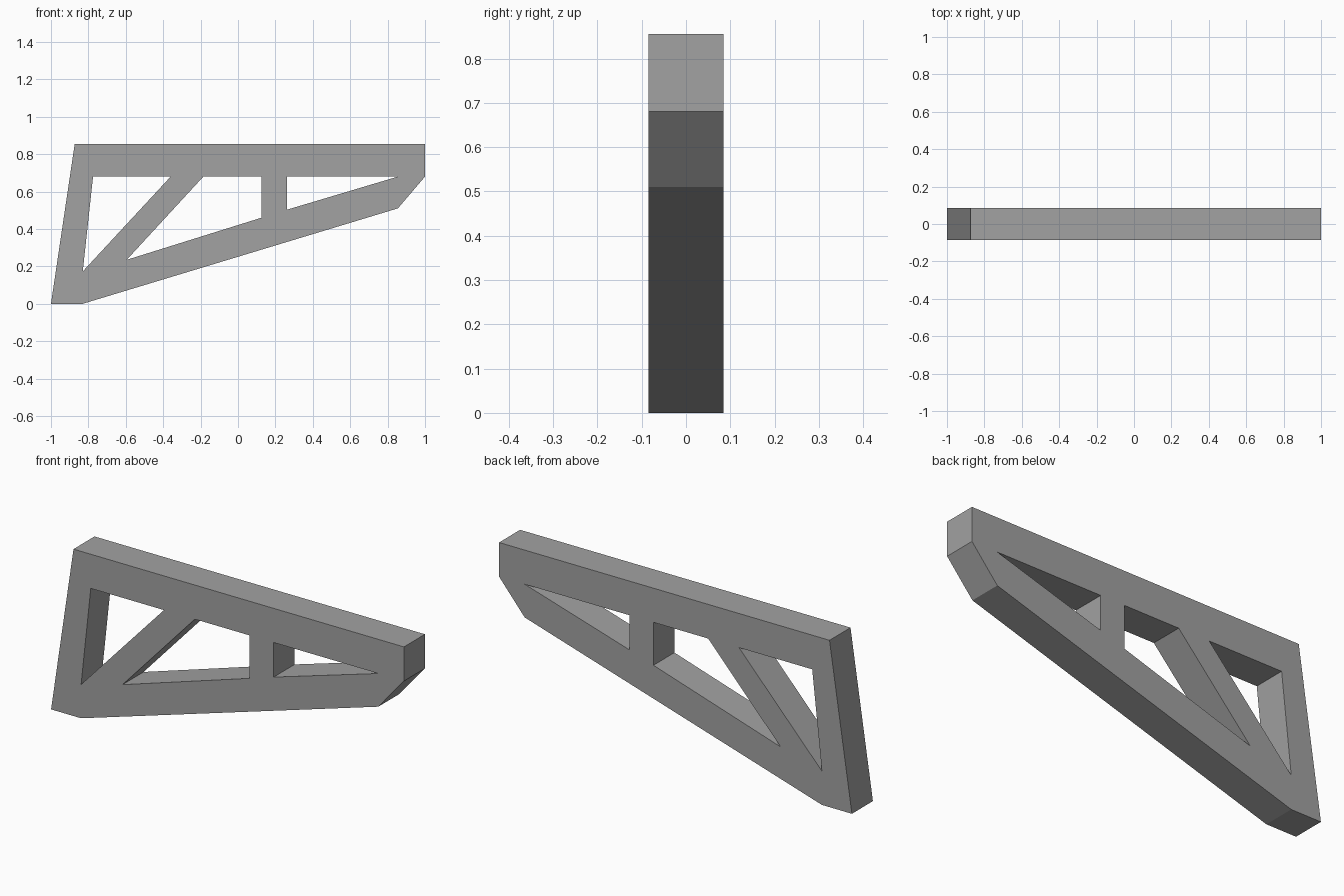
import bpy
import bmesh
import math

HALF_WIDTH = 0.085
TOP, RAIL = 0.855, 0.68  # top of the beam and underside of its upper rail

cube = bpy.data.objects.get("Cube")
if cube:
    bpy.data.objects.remove(cube, do_unlink=True)

# Plain grey finish
grey = bpy.data.materials.new("plain grey")
grey.use_nodes = True
colour = (0.36, 0.36, 0.36, 1)
grey.diffuse_color = colour
grey.node_tree.nodes["Principled BSDF"].inputs["Base Color"].default_value = colour

# Outer outline, then the three openings between the struts
outline = [(-1, 0), (-0.83, 0), (0.855, 0.51), (1, RAIL), (1, TOP), (-0.873, TOP)]
openings = [
    [(-0.775, RAIL), (-0.36, RAIL), (-0.83, 0.173)],
    [(-0.185, RAIL), (0.125, RAIL), (0.125, 0.46), (-0.595, 0.235)],
    [(0.262, RAIL), (0.855, RAIL), (0.262, 0.503)],
]

# Truss bracket: filled flat profile, extruded to its width
bm = bmesh.new()
edges = []
for loop in [outline] + openings:
    verts = [bm.verts.new((x, -HALF_WIDTH, z)) for x, z in loop]
    edges += [bm.edges.new((a, b)) for a, b in zip(verts, verts[1:] + verts[:1])]
bmesh.ops.triangle_fill(bm, edges=edges, use_beauty=True)
extruded = bmesh.ops.extrude_face_region(bm, geom=bm.faces[:], use_keep_orig=True)
back = [v for v in extruded["geom"] if isinstance(v, bmesh.types.BMVert)]
bmesh.ops.translate(bm, verts=back, vec=(0, 2 * HALF_WIDTH, 0))
bmesh.ops.dissolve_limit(bm, angle_limit=math.radians(1), verts=bm.verts[:], edges=bm.edges[:])
bmesh.ops.recalc_face_normals(bm, faces=bm.faces[:])

mesh = bpy.data.meshes.new("truss_bracket")
bm.to_mesh(mesh)
bm.free()
mesh.materials.append(grey)
bracket = bpy.data.objects.new("truss_bracket", mesh)
bpy.context.collection.objects.link(bracket)
